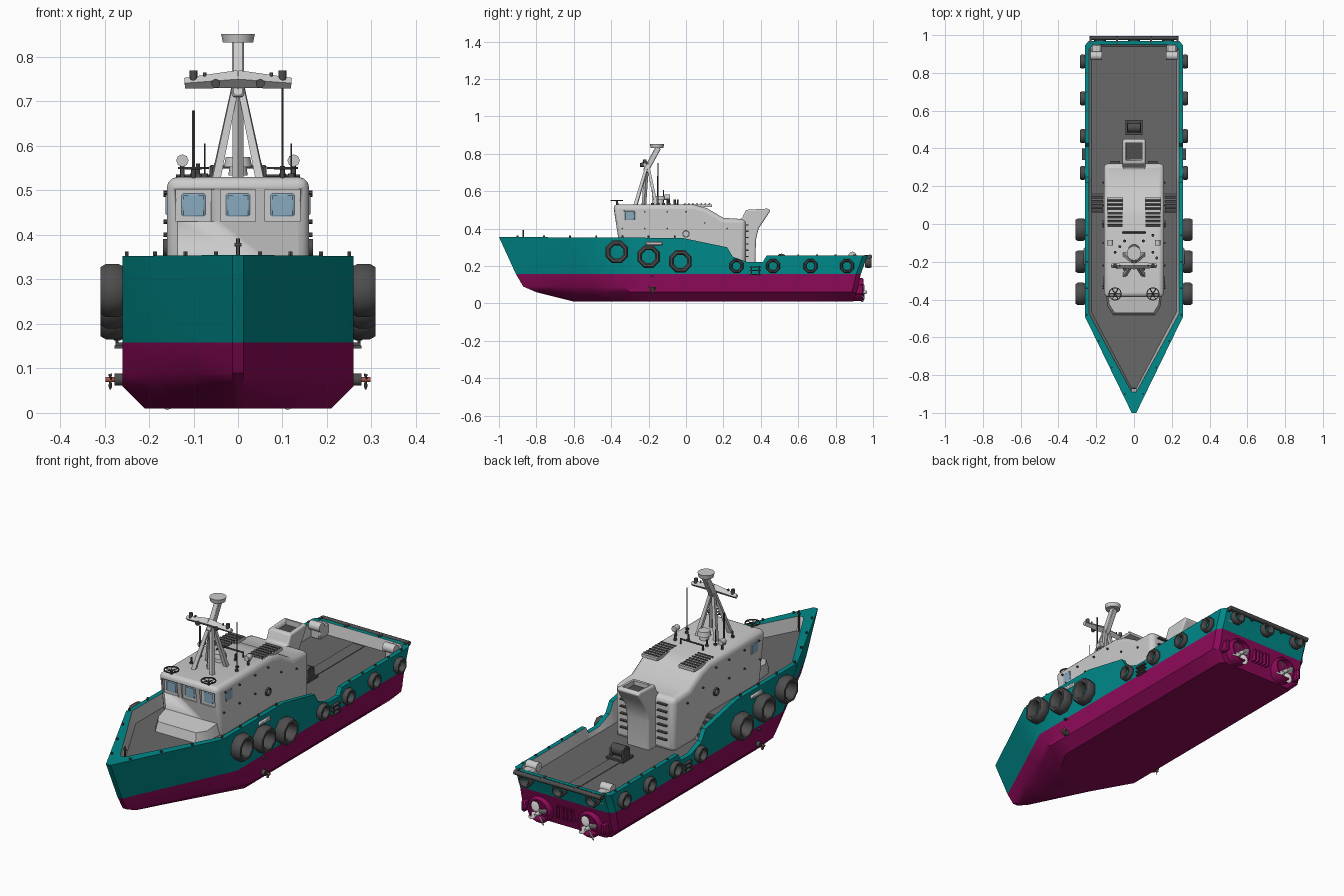
import bpy, bmesh, math
from mathutils import Vector, Matrix

if "Cube" in bpy.data.objects:
    bpy.data.objects.remove(bpy.data.objects["Cube"])

def mat(name, c):
    m = bpy.data.materials.new(name)
    m.diffuse_color = (*c, 1)
    m.use_nodes = True
    m.node_tree.nodes["Principled BSDF"].inputs["Base Color"].default_value = m.diffuse_color
    return m
TEAL, WINE = mat("teal", (0.0, 0.25, 0.25)), mat("wine", (0.27, 0.003, 0.1))
DECK, DARK = mat("deck_grey", (0.14, 0.14, 0.14)), mat("rubber", (0.075, 0.075, 0.075))
GLASS, RUST = mat("glass", (0.25, 0.4, 0.52)), mat("rust", (0.4, 0.1, 0.07))
PALE = mat("pale_grey", (0.55, 0.55, 0.55))

def part(name, bm, mats=PALE, angle=35, bevel=0, seg=2):
    bmesh.ops.recalc_face_normals(bm, faces=bm.faces)
    me = bpy.data.meshes.new(name)
    bm.to_mesh(me)
    bm.free()
    for m in (mats if isinstance(mats, list) else [mats]):
        me.materials.append(m)
    me.polygons.foreach_set("use_smooth", [True] * len(me.polygons))
    me.set_sharp_from_angle(angle=math.radians(angle))
    ob = bpy.data.objects.new(name, me)
    bpy.context.collection.objects.link(ob)
    if bevel:
        b = ob.modifiers.new("bevel", "BEVEL")
        b.width, b.segments, b.limit_method = bevel, seg, 'ANGLE'
    return ob

def box(name, c, s, m=PALE, rx=0, bevel=0, seg=1):
    bm = bmesh.new()
    bmesh.ops.create_cube(bm, size=1, matrix=Matrix.Translation(c) @ Matrix.Rotation(rx, 4, 'X') @ Matrix.Diagonal((*s, 1)))
    return part(name, bm, m, bevel=bevel, seg=seg)

def rod(name, p, q, r, m=PALE, n=8, r2=None):
    p, q = Vector(p), Vector(q)
    rot = (q - p).to_track_quat('Z', 'Y').to_matrix().to_4x4()
    bm = bmesh.new()
    bmesh.ops.create_cone(bm, cap_ends=True, segments=n, radius1=r, radius2=r if r2 is None else r2,
                          depth=(q - p).length, matrix=Matrix.Translation((p + q) / 2) @ rot)
    return part(name, bm, m, 50)

def ring(name, c, axis, prof, n, m=DARK):
    """Revolve a closed (radius, height) profile about an axis."""
    rot = Matrix.Translation(c) @ Vector(axis).to_track_quat('Z', 'Y').to_matrix().to_4x4()
    bm, k = bmesh.new(), len(prof)
    vs = [[bm.verts.new(rot @ Vector((r * math.cos(a), r * math.sin(a), h))) for r, h in prof]
          for a in [2 * math.pi * (i + .5) / n for i in range(n)]]
    for i in range(n):
        for j in range(k):
            bm.faces.new((vs[i][j], vs[i][(j + 1) % k], vs[(i + 1) % n][(j + 1) % k], vs[(i + 1) % n][j]))
    return part(name, bm, m, 46)

def prism(name, prof, hw, m=PALE, bevel=0, seg=3):
    """Extrude a side profile (y, z) across the beam."""
    bm = bmesh.new()
    f = bm.faces.new([bm.verts.new((-hw, y, z)) for y, z in prof])
    ext = bmesh.ops.extrude_face_region(bm, geom=[f])
    bmesh.ops.translate(bm, vec=(2 * hw, 0, 0), verts=[v for v in ext["geom"] if isinstance(v, bmesh.types.BMVert)])
    return part(name, bm, m, bevel=bevel, seg=seg)

def cut(ob, c, s):
    k = box("cutter", c, s)
    k.hide_render = True
    k.hide_viewport = True
    b = ob.modifiers.new("cut", "BOOLEAN")
    b.operation, b.object = 'DIFFERENCE', k

def interp(pts, y):
    for (a, za), (b, zb) in zip(pts, pts[1:]):
        if y <= b:
            return za + (zb - za) * max(0, (y - a) / (b - a))
    return pts[-1][1]
SHEER = [(-1, .355), (-.02, .35), (.22, .30), (.25, .25), (.33, .22), (.41, .22), (.43, .255), (1, .255)]
LEVEL = [(-1, .29), (.06, .29), (.16, .20), (1, .20)]

# Hull: lofted waterlines (stem y, shoulder y, half width, stern y, z), then rim, inner wall, deck
rows = [(-.55, -.25, 0, .87, .01), (-.6, -.25, .21, .895, .01), (-.8, -.3, .26, .91, .06),
        (-.87, -.33, .26, .92, .09), (-.91, -.38, .26, .935, .158), (-1, -.49, .26, .97, SHEER),
        (-.89, -.475, .238, .95, SHEER), (-.87, -.465, .226, .94, LEVEL), (-.87, -.465, 0, .94, LEVEL)]
band = [0, 0, 0, 0, 1, 1, 2, 3]
bm = bmesh.new()
for s in (1, -1):
    grid = []
    for stem, sh, w, st, z in rows:
        x0 = min(.012, w)
        pl = [(0, stem)] + [(x0 + (w - x0) * t, stem + (sh - stem) * t) for t in (0, .33, .67, 1)]
        pl += [(w, y) for y in (-.2, -.02, .06, .16, .22, .25, .33, .41, .43, .7)]
        pl += [(w, st - .025), (max(0, w - .02), st), (0, st)]
        grid.append([bm.verts.new((s * x, y, z if isinstance(z, float) else interp(z, y))) for x, y in pl])
    for i in range(len(rows) - 1):
        for j in range(len(grid[0]) - 1):
            f = bm.faces.new((grid[i][j], grid[i][j + 1], grid[i + 1][j + 1], grid[i + 1][j]))
            f.material_index = band[i]
bmesh.ops.remove_doubles(bm, verts=bm.verts, dist=1e-5)
bmesh.ops.dissolve_degenerate(bm, edges=bm.edges, dist=1e-5)
part("hull", bm, [WINE, TEAL, PALE, DECK], 30)

# Deck house with window bays, low fore cabin, funnel
house = prism("deck_house", [(-.35, .27), (-.39, .53), (.04, .53), (.11, .51), (.2, .457), (.32, .45), (.32, .19), (.1, .19)], .16, bevel=.024)
for x in (-.1, 0, .1):
    cut(house, (x, -.394, .466), (.078, .052, .072))
    box("front_window", (x, -.368, .467), (.054, .008, .052), GLASS, bevel=.012)
for s in (1, -1):
    box("side_window", (s * .16, -.3, .47), (.006, .052, .05), GLASS, bevel=.01)
bm = bmesh.new()
lo = [bm.verts.new(v) for v in ((-.15, -.34, .28), (.15, -.34, .28), (.14, -.44, .28), (.11, -.485, .28), (-.11, -.485, .28), (-.14, -.44, .28))]
hi = [bm.verts.new((v.co.x * .94, v.co.y + (.015 if v.co.y < -.4 else 0), .352 if v.co.y > -.4 else .335)) for v in lo]
for i in range(6):
    bm.faces.new((lo[i], lo[(i + 1) % 6], hi[(i + 1) % 6], hi[i]))
bm.faces.new(hi)
part("fore_cabin", bm)
funnel = prism("funnel", [(.25, .19), (.25, .44), (.30, .455), (.32, .5), (.44, .507), (.452, .497), (.425, .455),
                          (.388, .40), (.374, .34), (.37, .19)], .06, bevel=.012)
cut(funnel, (0, .385, .52), (.085, .09, .09))
box("funnel_grate", (0, .385, .478), (.084, .088, .006), DARK)

# Roof vents, ladder rungs, deck stairs, boarding steps, hull brackets, rim studs
for s in (1, -1):
    box("roof_vent", (s * .1, .06, .522), (.085, .16, .014), PALE)
    for i in range(7):
        box("vent_slat", (s * .1, -.008 + i * .022, .531), (.078, .012, .006), DARK, .4)
    for i in range(6):
        box("ladder_rung", (s * .1, .325, .25 + i * .034), (.05, .016, .006), DARK)
    for i in range(4):
        box("deck_stair", (s * .195, .07 + i * .022, .282 - i * .022), (.06, .022, .012), DARK)
    for z in (.155, .175, .195):
        box("boarding_step", (s * .265, .37, z), (.02, .06, .006), DARK)
    rod("boarding_rail", (s * .272, .35, .2), (s * .272, .35, .15), .003, DARK)
    rod("boarding_rail", (s * .272, .39, .2), (s * .272, .39, .15), .003, DARK)
    box("hull_bracket", (s * .26, -.17, .32), (.016, .09, .022), PALE, bevel=.006)
    box("hull_lug", (s * .265, -.18, .148), (.024, .012, .006), DARK)
    for i in range(7):
        y = -.9 + i * .14
        rod("rim_stud", (s * min(.25, .03 + (y + .94) * .49), y, .35), (s * min(.25, .03 + (y + .94) * .49), y, .363), .005, DARK, 6)
    for y in (.5, .6, .7, .8, .9):
        rod("rim_stud", (s * .25, y, .25), (s * .25, y, .262), .005, DARK, 6)
    for y, z in ((-.34, .4), (-.33, .495), (-.22, .49), (-.1, .49), (0, .49), (-.22, .4), (-.1, .4), (.1, .43), (.22, .4)):
        rod("house_stud", (s * .155, y, z), (s * .167, y, z), .005, DARK, 6)
    ring("side_valve", (s * .16, 0, .372), (s, 0, 0), [(.014, 0), (.02, 0), (.02, .008), (.014, .008)], 12)

# Fenders: eight-sided tyres along both sides and the stern
def tyre(c, axis, R, w):
    ri = .58 * R
    ring("tyre_fender", c, axis, [(ri, 0), (.9 * R, 0), (R, .25 * w), (R, .75 * w), (.88 * R, w), (.7 * R, w), (ri, .8 * w)], 8)
for s in (1, -1):
    for y, z in ((-.37, .275), (-.2, .25), (-.03, .225)):
        tyre((s * .257, y, z), (s, 0, 0), .065, .052)
    for y in (.27, .465, .665, .86):
        tyre((s * .257, y, .2), (s, 0, 0), .04, .028)
for x in (-.18, 0, .18):
    tyre((x, .958, .222), (0, 1, 0), .035, .034)
rod("stern_roller", (-.235, .985, .25), (.235, .985, .25), .011, DARK, 10)
for x in (-.23, -.09, .09, .23):
    box("roller_bracket", (x, .972, .25), (.012, .035, .02), DARK)

# Stern propellers in tunnel pods, side thrusters
def propeller(c, axis, R, n, m):
    c, ax = Vector(c), Vector(axis)
    rod("propeller_hub", c - ax * R * .4, c + ax * R * .4, R * .22, m, 10, R * .12)
    rot = ax.to_track_quat('Z', 'Y').to_matrix().to_4x4()
    for i in range(n):
        bm = bmesh.new()
        M = Matrix.Translation(c) @ rot @ Matrix.Rotation(2 * math.pi * i / n + .5, 4, 'Z') @ Matrix.Translation((R * .57, 0, 0)) \
            @ Matrix.Rotation(.6, 4, 'X') @ Matrix.Diagonal((R * .43, R * .3, R * .05, 1))
        bmesh.ops.create_uvsphere(bm, u_segments=10, v_segments=6, radius=1, matrix=M)
        part("propeller_blade", bm, m)
for s in (1, -1):
    ring("propeller_tunnel", (s * .135, .88, .075), (0, 1, 0), [(.048, 0), (.062, 0), (.062, .06), (.055, .07), (.048, .07)], 20, WINE)
    rod("propeller_shaft", (s * .135, .88, .06), (s * .135, .945, .06), .01, DARK)
    propeller((s * .135, .945, .06), (0, 1, 0), .06, 4, PALE)
    box("stern_guard", (s * .215, .925, .075), (.02, .05, .055), WINE, bevel=.006)
    rod("thruster_mount", (s * .25, -.18, .075), (s * .277, -.18, .075), .014, DARK, 10)
    rod("thruster_shaft", (s * .277, -.18, .075), (s * .298, -.18, .075), .006, RUST)
    propeller((s * .287, -.18, .075), (s, 0, 0), .023, 3, DARK)
for x in (-.04, -.02, 0, .02, .04):
    box("stern_rib", (x, .925, .09), (.006, .03, .06), WINE)

# Mast: four splayed legs, leaning head, crossbar, radar drum
for s in (1, -1):
    for y in (-.27, -.16):
        rod("mast_leg", (s * .05, y, .525), (s * .004, -.205, .745), .013, PALE, 4, .01)
    rod("crossbar_arm", (0, -.22, .75), (s * .12, -.22, .741), .02, PALE, 4, .012)
    for x in (.075, .1):
        rod("mast_lamp", (s * x, -.22, .745), (s * x, -.22, .765 if x < .1 else .77), .004 if x < .1 else .009, DARK)
    rod("crossbar_light", (s * .05, -.225, .74), (s * .05, -.245, .74), .01, DARK, 10)
rod("mast_column", (0, -.225, .525), (0, -.21, .74), .012, PALE, 4)
box("mast_head", (0, -.182, .77), (.026, .03, .145), PALE, -.5, .003)
rod("radar_drum", (0, -.155, .832), (0, -.155, .852), .034, PALE, 16, .038)

# Roof gear: radome, searchlights, spoked wheels, aerials, handrail
for z, r in ((.545, .022), (.565, .032)):
    rod("radome", (0, -.14, z - .012), (0, -.14, z + .01), r, PALE, 16, r * .85)
for s in (1, -1):
    rod("searchlight_post", (s * .125, -.1, .52), (s * .125, -.1, .56), .005, DARK)
    rod("searchlight", (s * .125, -.115, .567), (s * .125, -.085, .567), .014, PALE, 8)
    c = Vector((s * .1, -.37, .548))
    ring("spoked_wheel", c, (0, 0, 1), [(.03, 0), (.035, 0), (.035, .005), (.03, .005)], 16)
    for i in range(6):
        a = i * math.pi / 3
        rod("wheel_spoke", c, c + Vector((.032 * math.cos(a), .032 * math.sin(a), .002)), .002, DARK, 5)
    rod("wheel_post", (s * .1, -.365, .515), c, .006, DARK)
    rod("handrail_post", (s * .06, -.045, .525), (s * .06, -.045, .555), .004, DARK)
for x, y, z, r in ((-.1, -.15, .68, .004), (-.075, -.12, .605, .002), (.1, -.15, .75, .003), (.12, -.18, .605, .002),
                   (.05, -.09, .56, .005), (-.05, -.09, .56, .005), (.1, -.06, .555, .006), (-.09, -.23, .56, .005)):
    rod("aerial", (x, y, .525), (x, y, z), r, DARK, 6)
    rod("aerial_base", (x, y, .525), (x, y, .538), .008, DARK, 8)
rod("handrail", (-.062, -.045, .553), (.062, -.045, .553), .004, DARK)

# Deck fittings: stern winches, towing bitt, bow post, deck strip
for s in (1, -1):
    box("stern_box", (s * .2, .915, .225), (.055, .075, .06), PALE, bevel=.008)
    rod("stern_drum", (s * .17, .89, .255), (s * .23, .89, .255), .022, PALE, 12)
    box("bitt_cheek", (s * .032, .51, .225), (.01, .06, .06), DARK, bevel=.012)
rod("bitt_drum", (-.035, .51, .24), (.035, .51, .24), .026, DARK, 12)
box("bitt_base", (0, .51, .205), (.09, .08, .014), DARK)
rod("bow_post", (0, -.87, .285), (0, -.87, .392), .004, DARK)
rod("bow_post_bar", (-.008, -.87, .378), (.008, -.87, .378), .004, DARK)
box("deck_strip", (0, .74, .201), (.06, .38, .004), DECK)
